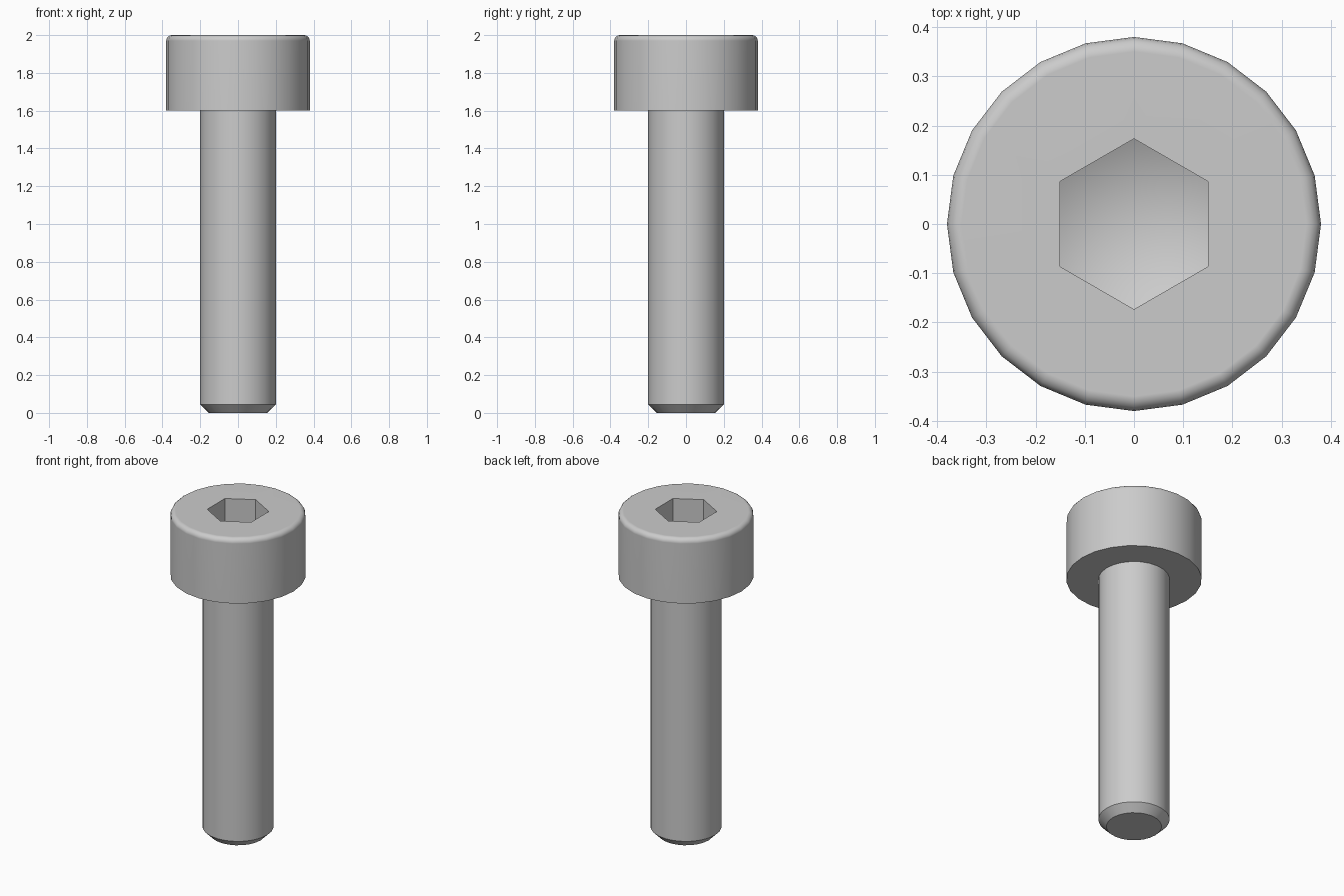
import bpy, bmesh, math

if "Cube" in bpy.data.objects:
    bpy.data.objects.remove(bpy.data.objects["Cube"])

SIDES = 24


def ring(bm, radius, z, sides=SIDES, start=0.0):
    return [bm.verts.new((radius * math.cos(start + 2 * math.pi * i / sides),
                          radius * math.sin(start + 2 * math.pi * i / sides), z))
            for i in range(sides)]


def bridge(bm, a, b):
    n = len(a)
    for i in range(n):
        j = (i + 1) % n
        bm.faces.new((a[i], a[j], b[j], b[i]))


steel = bpy.data.materials.new("grey_steel")
steel.diffuse_color = (0.6, 0.6, 0.6, 1)
steel.use_nodes = True
steel.node_tree.nodes["Principled BSDF"].inputs["Base Color"].default_value = steel.diffuse_color
bm = bmesh.new()

# Shaft with chamfered tip, flat underside of head, rounded head rim
profile = [(0.155, 0.0), (0.2, 0.045), (0.2, 1.6), (0.38, 1.6)]
fillet, steps = 0.03, 4
for i in range(steps + 1):
    a = math.pi / 2 * i / steps
    profile.append((0.38 - fillet + fillet * math.cos(a),
                    2 - fillet + fillet * math.sin(a)))
rings = [ring(bm, r, z) for r, z in profile]
for lower, upper in zip(rings, rings[1:]):
    bridge(bm, lower, upper)
bm.faces.new(rings[0][::-1])

# Flat top around the hexagonal opening
hex_r = 0.15 / math.cos(math.pi / 6)
opening = ring(bm, hex_r, 2.0, 6, math.pi / 6)
floor = ring(bm, hex_r, 1.8, 6, math.pi / 6)
rim = rings[-1]
for k in range(6):
    arc = [rim[(2 + 4 * k + s) % SIDES] for s in range(5)]
    bm.faces.new(arc + [opening[(k + 1) % 6], opening[k]])

# Socket walls and shallow conical bottom
bridge(bm, opening, floor)
tip = bm.verts.new((0, 0, 1.71))
for i in range(6):
    bm.faces.new((floor[i], floor[(i + 1) % 6], tip))

bmesh.ops.recalc_face_normals(bm, faces=bm.faces[:])
mesh = bpy.data.meshes.new("socket_head_bolt")
bm.to_mesh(mesh)
bm.free()
mesh.materials.append(steel)
bolt = bpy.data.objects.new("socket_head_bolt", mesh)
bpy.context.collection.objects.link(bolt)

# Smooth round surfaces, crisp edges and flat top
bpy.context.view_layer.objects.active = bolt
bolt.select_set(True)
bpy.ops.object.shade_smooth_by_angle(angle=math.radians(32))
weighted = bolt.modifiers.new("flat_top_shading", 'WEIGHTED_NORMAL')
weighted.keep_sharp = True
